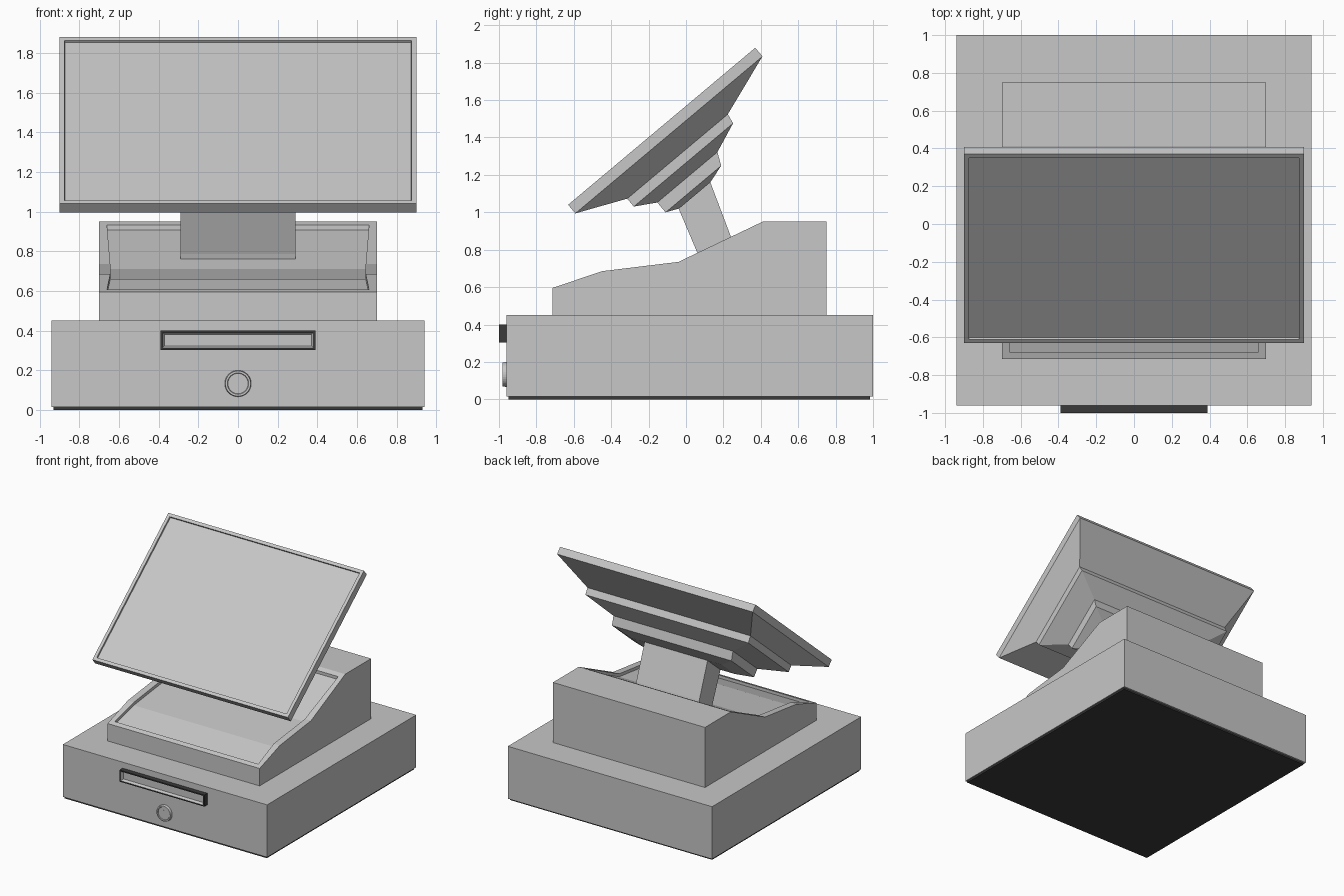
import bpy, bmesh, math
from mathutils import Vector, Matrix

if "Cube" in bpy.data.objects:
    bpy.data.objects.remove(bpy.data.objects["Cube"])


def material(name, c):
    m = bpy.data.materials.new(name)
    m.diffuse_color = (c, c, c, 1)
    m.use_nodes = True
    m.node_tree.nodes["Principled BSDF"].inputs["Base Color"].default_value = m.diffuse_color
    return m


GREY = material("light grey plastic", 0.57)
DARK = material("dark rubber", 0.042)


def finish(name, bm, *mats):
    bmesh.ops.recalc_face_normals(bm, faces=bm.faces[:])
    me = bpy.data.meshes.new(name)
    bm.to_mesh(me)
    bm.free()
    for m in mats:
        me.materials.append(m)
    ob = bpy.data.objects.new(name, me)
    bpy.context.collection.objects.link(ob)
    return ob


def box_bm(x0, x1, y0, y1, z0, z1):
    bm = bmesh.new()
    size = Vector((x1 - x0, y1 - y0, z1 - z0))
    mid = Vector((x0 + x1, y0 + y1, z0 + z1)) / 2
    bmesh.ops.create_cube(bm, size=1, matrix=Matrix.Translation(mid) @ Matrix.Diagonal((*size, 1)))
    return bm


def prism_bm(profile, half):
    """Extrude a (y, z) side profile across x."""
    bm = bmesh.new()
    f = bm.faces.new([bm.verts.new((-half, y, z)) for y, z in profile])
    ext = bmesh.ops.extrude_face_region(bm, geom=[f], use_keep_orig=True)
    bmesh.ops.translate(bm, vec=(2 * half, 0, 0),
                        verts=[v for v in ext["geom"] if isinstance(v, bmesh.types.BMVert)])
    bmesh.ops.recalc_face_normals(bm, faces=bm.faces[:])
    bm.normal_update()
    return bm


def front_face(bm):
    bm.normal_update()
    return min(bm.faces, key=lambda f: f.calc_center_median().y)


# cash drawer and its dark underside
finish("cash_drawer", box_bm(-.94, .94, -.96, 1, .014, .45), GREY)
finish("base_mat", box_bm(-.93, .93, -.95, .985, 0, .015), DARK)

# drawer pull: dark frame around a grey sloped recess
bm = box_bm(-.39, .39, -1, -.955, .303, .4)
face = front_face(bm)
bmesh.ops.inset_region(bm, faces=[face], thickness=.014)
inner = bmesh.ops.inset_region(bm, faces=[face], thickness=.014, depth=-.022)["faces"]
for f in inner + [face]:
    f.material_index = 1
finish("drawer_pull", bm, DARK, GREY)

# round lock with a raised rim and key slot
bm = bmesh.new()
bmesh.ops.create_cone(bm, cap_ends=True, segments=32, radius1=.068, radius2=.064, depth=.03,
                      matrix=Matrix.Translation((0, -.966, .133)) @ Matrix.Rotation(math.pi / 2, 4, 'X'))
face = front_face(bm)
bmesh.ops.inset_region(bm, faces=[face], thickness=.01)
bmesh.ops.inset_region(bm, faces=[face], thickness=.003, depth=-.006)
finish("drawer_lock", bm, GREY)
finish("key_slot", box_bm(-.006, .006, -.978, -.97, .105, .16), GREY)

# sloped stand with a sunken tray along its top
bm = prism_bm([(-.715, .45), (-.715, .595), (-.45, .685), (-.04, .735),
               (.41, .95), (.75, .95), (.75, .45)], .70)
slope = [f for f in bm.faces if f.normal.z > .5 and f.normal.y < -.05]
bmesh.ops.inset_region(bm, faces=slope, thickness=.056)
ext = bmesh.ops.extrude_face_region(bm, geom=slope)
bmesh.ops.translate(bm, vec=(0, 0, -.025),
                    verts=[v for v in ext["geom"] if isinstance(v, bmesh.types.BMVert)])
bmesh.ops.delete(bm, geom=[f for f in slope if f.is_valid], context='FACES')
finish("stand", bm, GREY)

# neck
finish("neck", prism_bm([(.07, .75), (.06, .785), (-.065, 1.08), (.10, 1.24), (.24, .87), (.252, .83)], .29), GREY)

# display: rectangular rings (half width, low, high, depth) stacked back from the screen
ANGLE = math.radians(40)
U = Vector((0, math.cos(ANGLE), math.sin(ANGLE)))
W = Vector((0, math.sin(ANGLE), -math.cos(ANGLE)))
O = Vector((0, -.13, 1.46))
X = Vector((1, 0, 0))
rings = [(.90, -.653, .653, 0), (.90, -.653, .653, .06), (.75, -.39, .312, .178), (.75, -.39, .303, .233),
         (.55, -.28, .14, .297), (.55, -.28, .108, .366), (.42, -.21, .006, .397)]
bm = bmesh.new()
loops = [[bm.verts.new(O + X * (sx * h) + U * u + W * w)
          for sx, u in ((-1, a), (1, a), (1, b), (-1, b))] for h, a, b, w in rings]
for p, q in zip(loops, loops[1:]):
    for i in range(4):
        j = (i + 1) % 4
        bm.faces.new((p[i], p[j], q[j], q[i]))
screen = bm.faces.new(loops[0])
bm.faces.new(loops[-1])
bmesh.ops.recalc_face_normals(bm, faces=bm.faces[:])
bm.normal_update()
# sunken screen
bmesh.ops.inset_region(bm, faces=[screen], thickness=.037)
bmesh.ops.inset_region(bm, faces=[screen], thickness=.001, depth=-.014)
finish("display", bm, GREY)
